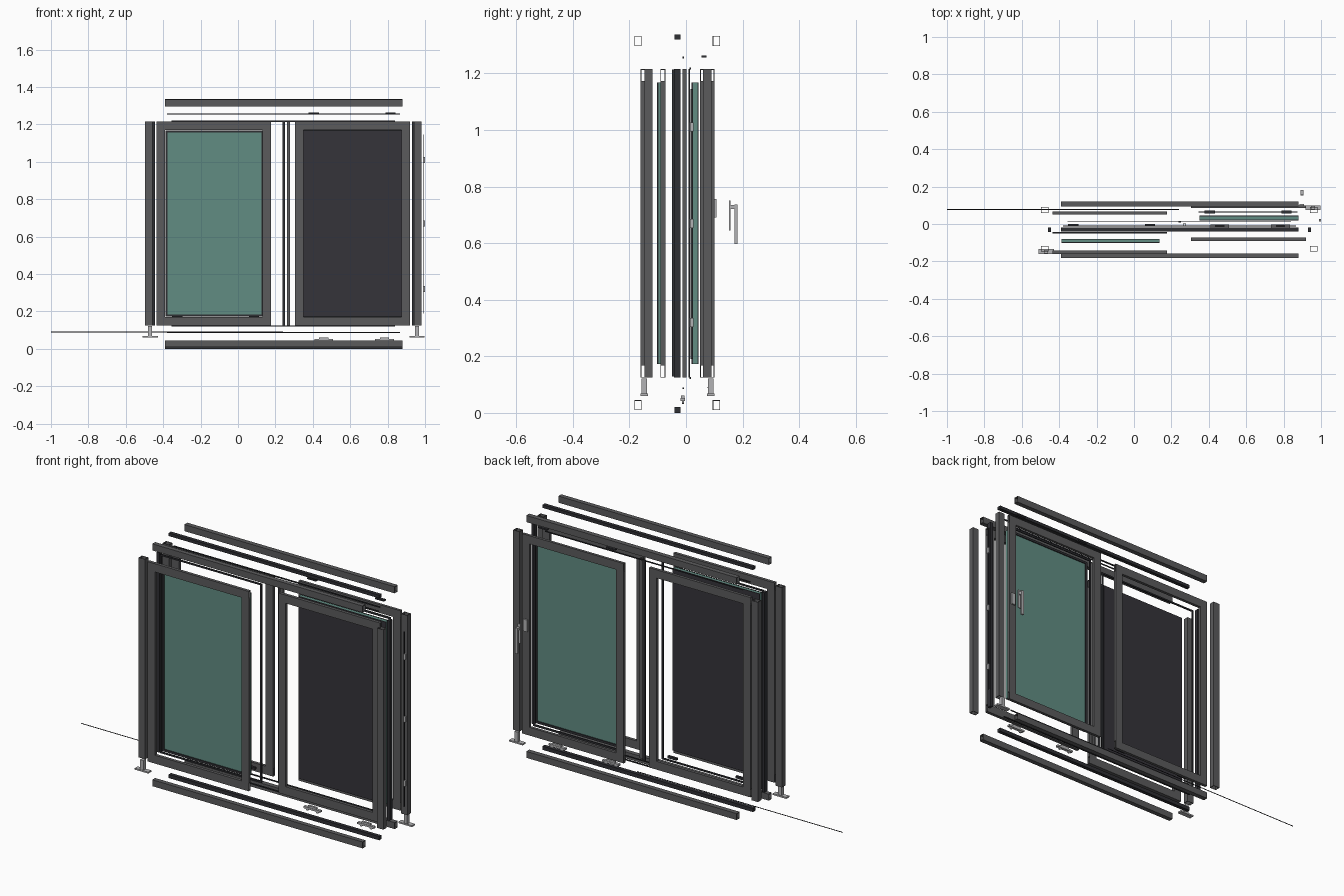
import bpy, bmesh, math
from mathutils import Vector

if "Cube" in bpy.data.objects:
    bpy.data.objects.remove(bpy.data.objects["Cube"])


def mat(name, c):
    m = bpy.data.materials.new(name)
    m.diffuse_color = (*c, 1)
    m.use_nodes = True
    m.node_tree.nodes["Principled BSDF"].inputs["Base Color"].default_value = m.diffuse_color
    return m


GREY = mat("anthracite_aluminium", (0.105, 0.105, 0.108))
BLACK = mat("black_polyamide", (0.028, 0.029, 0.034))
DARK = mat("dark_pane_back", (0.036, 0.034, 0.042))
GREEN = mat("green_glass", (0.12, 0.265, 0.225))
SILVER = mat("light_metal", (0.45, 0.45, 0.46))


def finish(name, bm, m):
    bmesh.ops.recalc_face_normals(bm, faces=bm.faces)
    me = bpy.data.meshes.new(name)
    bm.to_mesh(me)
    bm.free()
    me.materials.append(m)
    ob = bpy.data.objects.new(name, me)
    bpy.context.collection.objects.link(ob)
    return ob


def box(name, x, y, z, m):
    """Solid block from x, y, z ranges."""
    bm = bmesh.new()
    bmesh.ops.create_cube(bm, size=1)
    for v in bm.verts:
        v.co = Vector([(r[0] + r[1]) / 2 + c * (r[1] - r[0]) for r, c in zip((x, y, z), v.co)])
    return finish(name, bm, m)


def tube(name, x, y, z, axis, m, t=0.0025):
    """Hollow rectangular extrusion, open at both ends of the given axis."""
    r = (x, y, z)
    a, b = [i for i in range(3) if i != axis]
    bm = bmesh.new()
    rings = []
    for end in r[axis]:
        for d in (0, t):
            ring = []
            for i, j in ((0, 0), (1, 0), (1, 1), (0, 1)):
                p = [0, 0, 0]
                p[axis] = end
                p[a] = r[a][i] + (d if i == 0 else -d)
                p[b] = r[b][j] + (d if j == 0 else -d)
                ring.append(bm.verts.new(p))
            rings.append(ring)
    o0, i0, o1, i1 = rings
    for k in range(4):
        n = (k + 1) % 4
        for p, q in ((o0, o1), (o1, i1), (i1, i0), (i0, o0)):
            bm.faces.new((p[k], p[n], q[n], q[k]))
    return finish(name, bm, m)


def frame(name, x, y, z, w, m, solid=False):
    """Rails run the full width, stiles stand between them."""
    def bar(n, bx, bz, axis):
        if solid:
            box(n, bx, y, bz, m)
        else:
            tube(n, bx, y, bz, axis, m)
    bar(name + "_bottom_rail", x, (z[0], z[0] + w), 0)
    bar(name + "_top_rail", x, (z[1] - w, z[1]), 0)
    zi = (z[0] + w, z[1] - w)
    bar(name + "_left_stile", (x[0], x[0] + w), zi, 2)
    bar(name + "_right_stile", (x[1] - w, x[1]), zi, 2)


def rod(name, x0, x1, y, z, r, m):
    bm = bmesh.new()
    bmesh.ops.create_cone(bm, cap_ends=True, segments=8, radius1=r, radius2=r, depth=x1 - x0)
    for v in bm.verts:
        v.co = Vector(((x0 + x1) / 2 + v.co.z, y + v.co.x, z + v.co.y))
    return finish(name, bm, m)


# Outer frame: horizontal profiles
X = (-0.39, 0.88)
for side, y in (("front", (-0.182, -0.157)), ("back", (0.094, 0.12))):
    tube(side + "_head_profile", X, y, (1.296, 1.332), 0, GREY)
    tube(side + "_sill_profile", X, y, (0.01, 0.045), 0, GREY)
box("head_thermal_break", X, (-0.04, -0.02), (1.32, 1.337), BLACK)
box("sill_thermal_break", X, (-0.04, -0.02), (0.0, 0.02), BLACK)

# Outer frame: vertical jamb profiles
Z = (0.125, 1.215)
for side, y in (("front", (-0.146, -0.118)), ("back", (0.06, 0.09))):
    tube(side + "_left_jamb", (-0.497, -0.458), y, Z, 2, GREY)
    tube(side + "_right_jamb", (0.942, 0.98), y, Z, 2, GREY)
box("left_jamb_thermal_break", (-0.461, -0.444), (-0.043, -0.02), Z, BLACK)
box("right_jamb_thermal_break", (0.93, 0.946), (-0.043, -0.02), Z, BLACK)

# Sash half-frames
L, R = (-0.435, 0.177), (0.306, 0.92)
frame("left_sash_front", L, (-0.16, -0.143), Z, 0.045, GREY)
frame("left_sash_back", L, (0.05, 0.066), Z, 0.045, GREY)
frame("right_sash_front", R, (-0.09, -0.073), Z, 0.045, GREY)
frame("right_sash_back", R, (0.085, 0.1), Z, 0.045, GREY)

# Thin thermal breaks and gaskets
frame("left_sash_break", L, (-0.05, -0.043), (0.128, 1.213), 0.008, BLACK, True)
frame("right_sash_break", (0.345, 0.875), (0.062, 0.068), (0.165, 1.175), 0.01, BLACK, True)
frame("left_glazing_gasket", (-0.388, 0.137), (-0.102, -0.097), (0.172, 1.168), 0.012, BLACK, True)
frame("right_glazing_gasket", (0.35, 0.88), (0.04, 0.045), (0.172, 1.168), 0.012, BLACK, True)

# Glass panes: green on the outer side, dark on the inner side
box("left_pane", (-0.387, 0.136), (-0.097, -0.083), (0.173, 1.167), GREEN)
box("left_pane_back", (-0.387, 0.136), (-0.083, -0.079), (0.173, 1.167), DARK)
box("right_pane", (0.351, 0.879), (0.024, 0.04), (0.173, 1.167), GREEN)
box("right_pane_back", (0.351, 0.879), (0.02, 0.024), (0.173, 1.167), DARK)

# Interlocks between the sashes
box("interlock_strip", (0.237, 0.252), (0.008, 0.014), Z, BLACK)
tube("interlock_profile", (0.262, 0.279), (-0.012, 0.002), Z, 2, GREY)

# Seals and sliding rods
for n, z in (("top", 1.256), ("bottom", 0.087)):
    box(n + "_brush_seal", (-0.38, 0.865), (-0.013, -0.007), (z - 0.003, z + 0.003), BLACK)
for n, z in (("top", 1.217), ("bottom", 0.123)):
    box(n + "_sash_seal", (-0.355, 0.84), (0.013, 0.017), (z - 0.003, z + 0.003), BLACK)
rod("long_drive_rod", -1.0, 0.24, 0.078, 0.09, 0.002, BLACK)

# Small clips
for i, x in enumerate((0.405, 0.815)):
    box(f"top_guide_clip_{i}", (x - 0.027, x + 0.027), (0.055, 0.072), (1.255, 1.263), BLACK)
for i, x in enumerate((-0.325, 0.085)):
    box(f"left_sash_clip_{i}", (x - 0.027, x + 0.027), (-0.013, 0.0), (0.168, 0.18), BLACK)

# Rollers under the sliding sash
for i, x in enumerate((0.458, 0.783)):
    box(f"roller_carriage_{i}", (x - 0.05, x + 0.05), (-0.019, -0.003), (0.042, 0.052), SILVER)
    box(f"roller_block_{i}", (x - 0.025, x + 0.025), (-0.017, -0.005), (0.052, 0.062), SILVER)
    for k in (-0.03, 0.03):
        bm = bmesh.new()
        bmesh.ops.create_cone(bm, cap_ends=True, segments=16, radius1=0.009, radius2=0.009, depth=0.008)
        for v in bm.verts:
            v.co = Vector((x + k + v.co.x, -0.011 + v.co.z, 0.041 + v.co.y))
        finish(f"roller_wheel_{i}", bm, SILVER)

# Corner feet on opposite jambs
for n, x, y in (("left_front", -0.47, -0.148), ("right_back", 0.957, 0.087)):
    box(n + "_foot_post", (x - 0.01, x + 0.01), (y - 0.01, y + 0.01), (0.067, 0.122), SILVER)
    box(n + "_foot_base", (x - 0.041, x + 0.041), (y - 0.013, y + 0.013), (0.06, 0.068), SILVER)

# Multi-point lock bar
box("lock_bar", (0.988, 0.992), (0.016, 0.024), (0.19, 1.145), BLACK)
for i, z in enumerate((0.32, 0.67, 1.01)):
    box(f"lock_keeper_{i}", (0.99, 1.0), (0.014, 0.026), (z - 0.016, z + 0.016), SILVER)

# Handle and cover plate
box("handle_cover", (0.884, 0.908), (0.1, 0.108), (0.69, 0.755), SILVER)
box("handle_plate", (0.889, 0.907), (0.152, 0.158), (0.645, 0.75), SILVER)
box("handle_neck", (0.891, 0.905), (0.158, 0.174), (0.72, 0.735), SILVER)
box("handle_lever", (0.89, 0.906), (0.172, 0.182), (0.597, 0.737), SILVER)
